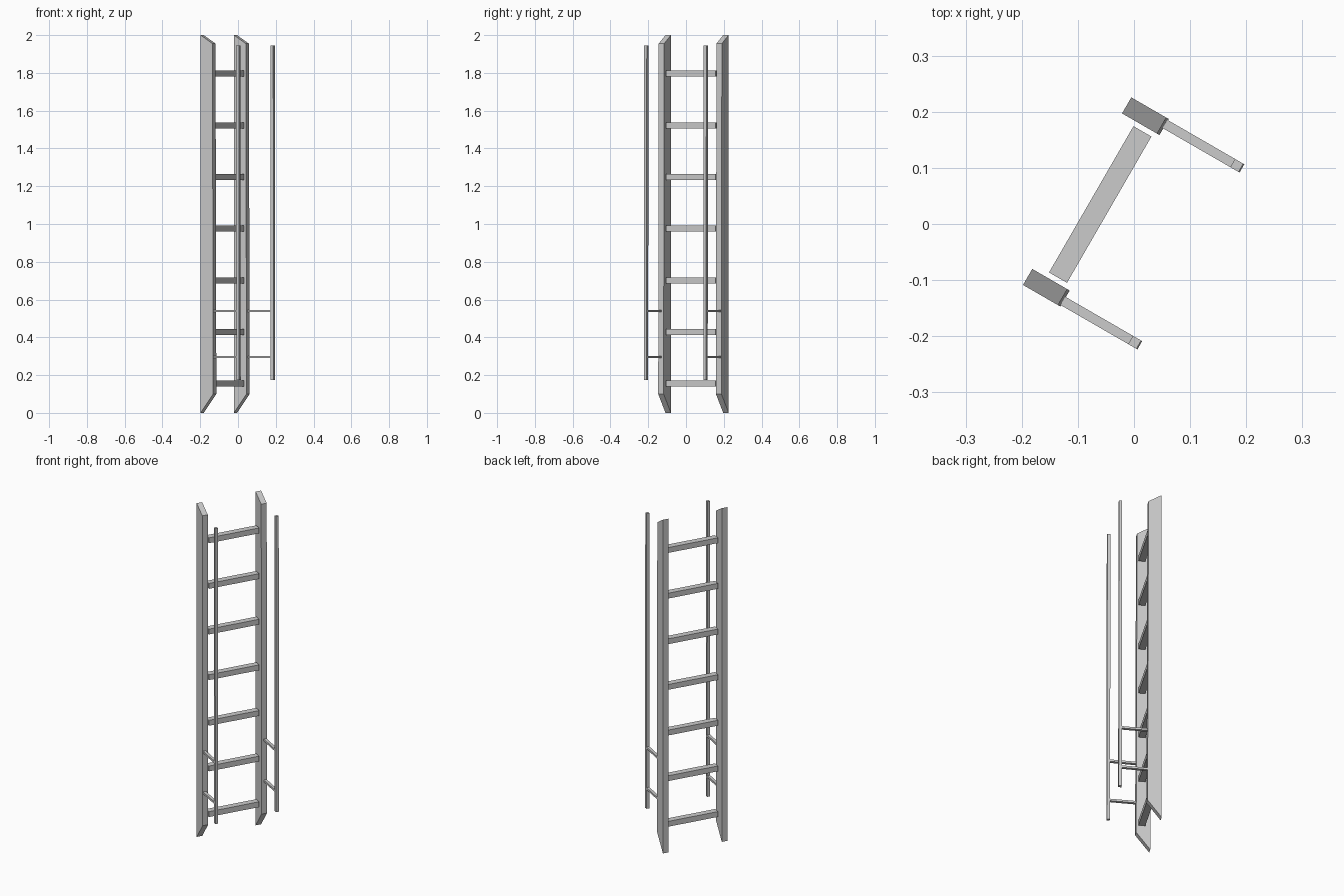
import bpy, bmesh
from mathutils import Matrix
from math import radians

if "Cube" in bpy.data.objects:
    bpy.data.objects.remove(bpy.data.objects["Cube"])

# Local frame: X = depth towards the grab rails, Y = along the rungs; turned -30 degrees
TURN = Matrix.Rotation(radians(-30), 4, 'Z')


def extrude_profile(name, profile, y0, y1):
    """Side profile of (depth, z) points extruded along the rung direction."""
    bm = bmesh.new()
    face = bm.faces.new([bm.verts.new((d, y0, z)) for d, z in profile])
    res = bmesh.ops.extrude_face_region(bm, geom=[face])
    verts = [g for g in res['geom'] if isinstance(g, bmesh.types.BMVert)]
    bmesh.ops.translate(bm, verts=verts, vec=(0, y1 - y0, 0))
    bmesh.ops.recalc_face_normals(bm, faces=bm.faces[:])
    bm.transform(TURN)
    me = bpy.data.meshes.new(name)
    bm.to_mesh(me)
    bm.free()
    ob = bpy.data.objects.new(name, me)
    bpy.context.collection.objects.link(ob)
    return ob


def box(name, d0, d1, y0, y1, z0, z1):
    return extrude_profile(name, [(d0, z0), (d1, z0), (d1, z1), (d0, z1)], y0, y1)


for side, s in (("left", -1), ("right", 1)):
    # Stringer with bevel-cut ends and slightly leaning front edge
    extrude_profile(f"stringer_{side}",
                    [(-0.117, 0), (-0.040, 0.10), (-0.045, 1.955), (-0.117, 2.0)],
                    s * 0.160, s * 0.193)
    # Square grab rail
    extrude_profile(f"grab_rail_{side}",
                    [(0.100, 0.175), (0.117, 0.175), (0.115, 1.945), (0.098, 1.945)],
                    s * 0.1735, s * 0.1905)
    # Short brackets joining the rail to the stringer
    for i, z in enumerate((0.296, 0.54)):
        box(f"bracket_{side}_{i + 1}", -0.043, 0.102, s * 0.1735, s * 0.1905,
            z - 0.006, z + 0.006)

# Rungs
for i in range(7):
    z = 0.155 + i * 0.2735
    box(f"rung_{i + 1}", -0.088, -0.051, -0.1505, 0.1505, z - 0.016, z + 0.016)
